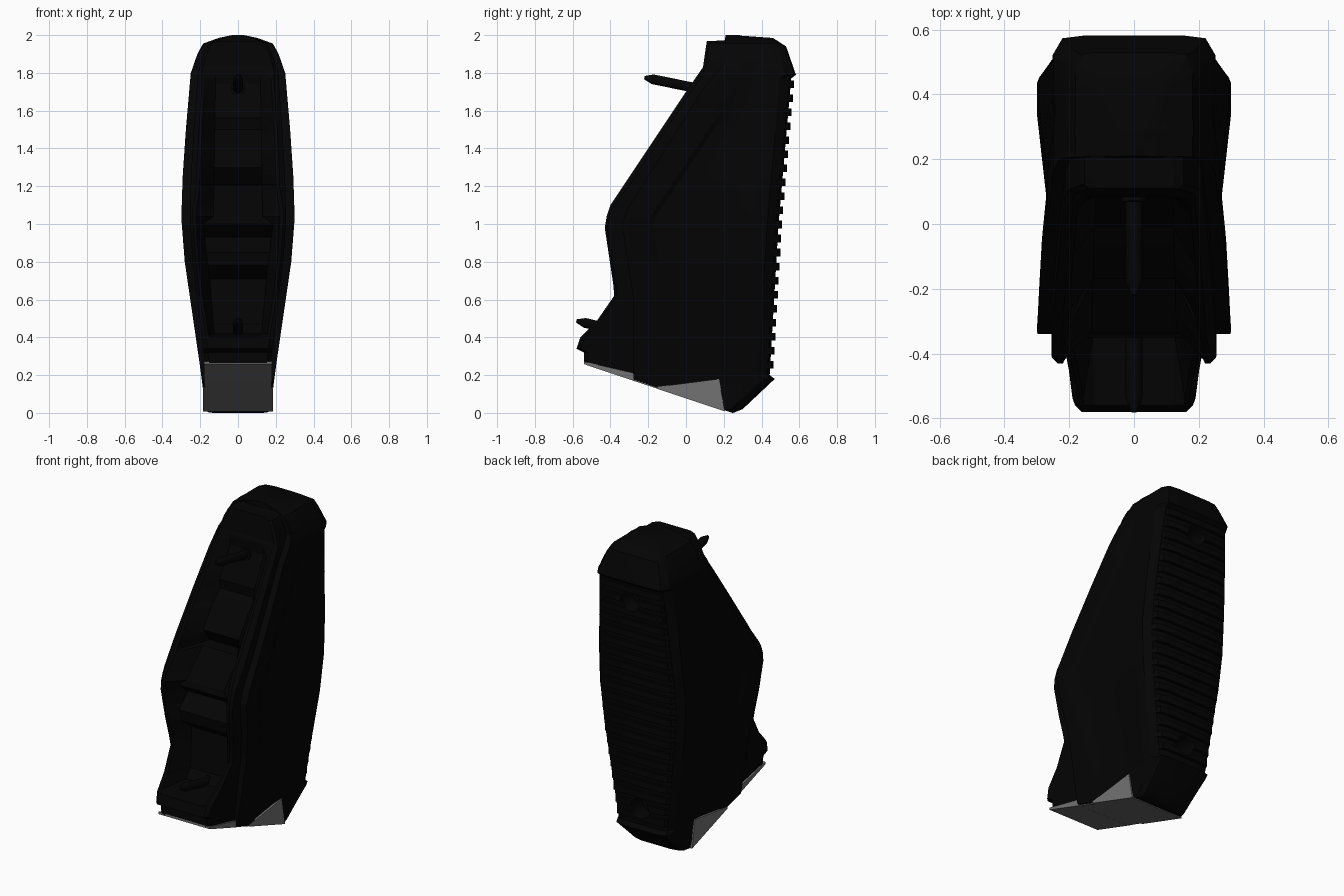
import bpy
import bmesh
import math
from mathutils import Vector

default = bpy.data.objects.get("Cube")
if default:
    bpy.data.objects.remove(default, do_unlink=True)


def material(name, value):
    mat = bpy.data.materials.new(name)
    mat.use_nodes = True
    colour = (value, value, value, 1)
    mat.diffuse_color = colour
    mat.node_tree.nodes["Principled BSDF"].inputs["Base Color"].default_value = colour
    return mat


black = material("rubber black", 0.0011)
grey = material("base grey", 0.17)


def make_object(name, bm, mat, angle=25):
    bmesh.ops.remove_doubles(bm, verts=bm.verts, dist=0.0002)
    bmesh.ops.recalc_face_normals(bm, faces=bm.faces)
    mesh = bpy.data.meshes.new(name)
    bm.to_mesh(mesh)
    bm.free()
    mesh.materials.append(mat)
    obj = bpy.data.objects.new(name, mesh)
    bpy.context.collection.objects.link(obj)
    smooth(obj, angle)
    return obj


def activate(obj):
    bpy.ops.object.select_all(action="DESELECT")
    obj.select_set(True)
    bpy.context.view_layer.objects.active = obj


def smooth(obj, angle=25):
    activate(obj)
    bpy.ops.object.shade_smooth_by_angle(angle=math.radians(angle))


def loft(bm, rings):
    """Skin closed rings of equal length and cap both ends."""
    loops = [[bm.verts.new(point) for point in ring] for ring in rings]
    for lower, upper in zip(loops, loops[1:]):
        for i in range(len(lower)):
            j = (i + 1) % len(lower)
            bm.faces.new((lower[i], lower[j], upper[j], upper[i]))
    bm.faces.new(loops[0][::-1])
    bm.faces.new(loops[-1])


def side_prism(bm, profile, half):
    loft(bm, [[(x, y, z) for y, z in profile] for x in (-half, half)])


def at(curve, z):
    """Linear interpolation along a list of (height, value) pairs."""
    if z <= curve[0][0]:
        return curve[0][1]
    for (z0, v0), (z1, v1) in zip(curve, curve[1:]):
        if z <= z1:
            return v0 + (v1 - v0) * (z - z0) / (z1 - z0)
    return curve[-1][1]


# Guiding curves against height
width = [(0, .172), (.1, .182), (.26, .203), (.8, .282), (1.03, .3), (1.25, .293),
         (1.5, .276), (1.8, .25), (1.9, .212), (1.955, .18), (1.985, .1), (2, .03)]
back = [(0, .25), (.02, .3), (.18, .47), (.2, .443), (1, .49), (1.77, .557),
        (1.79, .582), (1.94, .53), (1.985, .46), (2, .25)]
front = [(.32, -.54), (.34, -.58), (.4, -.56), (.49, -.47), (.62, -.38), (.68, -.385),
         (.98, -.43), (1.04, -.42), (1.1, -.4), (1.7, 0), (1.83, .09), (1.968, .11),
         (1.972, .205), (2, .21)]
shell_front = [(0, -.27), (.26, -.28), (.62, -.28), (1, -.34), (1.08, -.31),
               (1.7, .08), (1.85, .2), (2, .21)]
groove = [(.3, -.1), (1, -.2), (1.05, -.18), (1.62, .2), (1.8, .27), (2, .26)]
waist = [(1.5, .9), (1.8, .97), (1.95, 1)]
chamfer = [(.34, .025), (.6, .015), (1.08, .015), (1.2, .04), (1.7, .04), (1.83, .015)]
# Channel floor with its overhanging ledges, and the floor's half width
floor = [(.4, -.6), (.42, -.34), (.47, -.29), (.71, -.25), (.78, -.34), (.85, -.35),
         (.93, -.25), (1, -.34), (1.04, -.33), (1.2, -.17), (1.21, -.1), (1.3, -.17),
         (1.43, -.08), (1.5, 0), (1.56, -.01), (1.74, .09), (1.82, .083), (1.84, -1)]
floor_width = [(.42, .125), (.71, .15), (1, .185), (1.04, .13), (1.82, .118)]
curves = (width, back, front, shell_front, groove, waist, chamfer, floor, floor_width)


def half_section(z):
    w, yb, yf, ys, yg, pinch, bevel, bed, bed_half = (at(c, z) for c in curves)
    span = yb - ys
    flank = yb - min(.15, span * .35)
    bevel = min(bevel, w * .1)
    rail = min(.85 * w, .85 * w - bevel)
    lip = rail - w * .06
    return [(w * .6, yb), (w * .88, yb - span * .02), (w, yb - min(.06, span * .15)),
            (w, flank), (w * pinch, (flank + max(yg, ys)) / 2),
            (w * (pinch + .025), yg + .025), (w * (pinch + .07) if pinch < .93 else w, yg),
            (w, ys), (w * .85, ys), (w * .85, yf + bevel),
            (rail, yf), (lip, yf), (min(lip * .97, bed_half), max(yf, bed))]


# Body: waisted shell, stepped front frame and recessed channel in one loft
levels = sorted({z for c in curves for z, v in c})
rings = []
for z in levels:
    half = half_section(z)
    rings.append([(x, y, z) for x, y in half] + [(-x, y, z) for x, y in reversed(half)])
bm = bmesh.new()
loft(bm, rings)
cut = bmesh.ops.bisect_plane(bm, geom=bm.verts[:] + bm.edges[:] + bm.faces[:],
                             plane_co=(0, .205, .014), plane_no=(0, -.25, -.745),
                             clear_outer=True)
rim = [e for e in cut["geom_cut"] if isinstance(e, bmesh.types.BMEdge)]
bmesh.ops.holes_fill(bm, edges=rim)
body = make_object("pad_body", bm, black)

# Grip ribs laid over the back, fading into its chamfers
bm = bmesh.new()
count = 21
for i in range(count):
    z = .255 + i * 1.485 / (count - 1)
    w, y = at(width, z), at(back, z)
    half = [(w * .6, y + .018), (w * .82, y + .007), (w * .91, y - .03), (w * .8, y - .06)]
    outline = half + [(-x, v) for x, v in reversed(half)]
    loft(bm, [[(x, v, z + dz) for x, v in outline] for dz in (-.02, .02)])
ribs = make_object("grip_ribs", bm, black)


def rod(bm, start, end, radius, tip, sides=20):
    a, b = Vector(start), Vector(end)
    axis = (b - a).normalized()
    u = Vector((1, 0, 0))
    v = axis.cross(u)
    stations = [(a, radius), (b - axis * tip, radius), (b, radius * .35 if tip else radius)]
    if not tip:
        stations.pop(1)
    loft(bm, [[c + r * (u * math.cos(t) + v * math.sin(t))
               for t in (math.tau * k / sides for k in range(sides))]
              for c, r in stations])


# Screw holes through the back
bm = bmesh.new()
for z in (.31, 1.66):
    y = at(back, z)
    rod(bm, (0, y - .1, z), (0, y + .1, z), .063, 0)
cutter = make_object("screw_hole_cutter", bm, black)
cutter.hide_render = True
for target in (body, ribs):
    activate(target)
    hole = target.modifiers.new("screw_holes", "BOOLEAN")
    hole.operation = "DIFFERENCE"
    hole.solver = "EXACT"
    hole.object = cutter
    bpy.ops.object.modifier_apply(modifier=hole.name)
    smooth(target)
bpy.data.objects.remove(cutter, do_unlink=True)

# Mounting pins with round collars
for name, start, end in (("upper_pin", (0, .16, 1.698), (0, -.22, 1.775)),
                         ("lower_pin", (0, -.23, .405), (0, -.58, .487))):
    bm = bmesh.new()
    rod(bm, start, end, .026, .045)
    a, b = Vector(start), Vector(end)
    rod(bm, a, a.lerp(b, .25), .038, 0)
    make_object(name, bm, black, 40)

# Grey sole with its two side wedges
bm = bmesh.new()
side_prism(bm, [(-.54, .258), (-.54, .272), (-.28, .212), (-.27, .167)], .18)
side_prism(bm, [(-.54, .258), (-.535, .262), (.2, .015), (.205, .008)], .177)
side_prism(bm, [(-.15, .127), (-.15, .138), (.175, .18), (.205, .008)], .186)
make_object("grey_sole", bm, grey)
